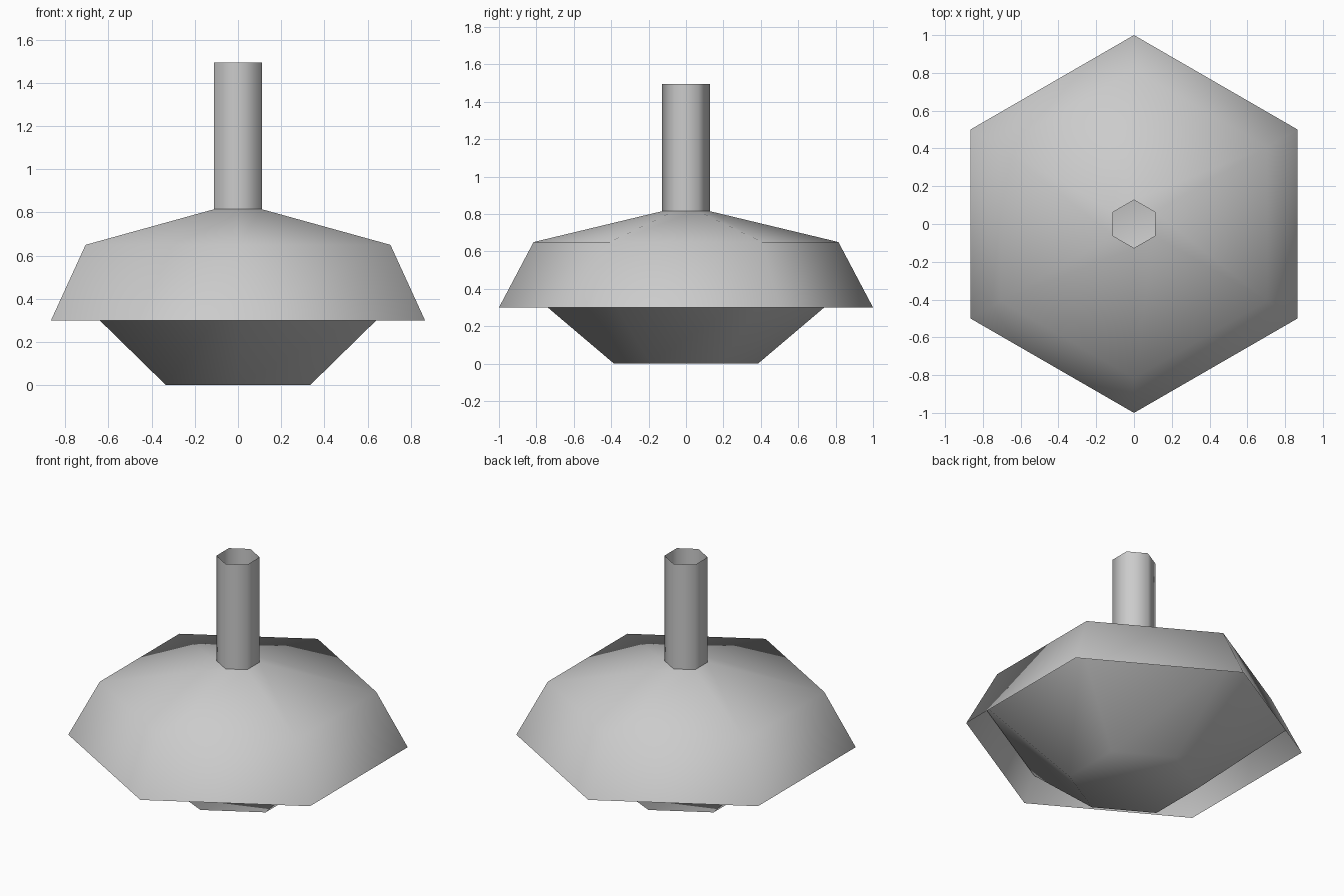
import bpy
import math

if "Cube" in bpy.data.objects:
    bpy.data.objects.remove(bpy.data.objects["Cube"])

SIDES = 6

grey = bpy.data.materials.new("light grey")
grey.use_nodes = True
grey.diffuse_color = (0.6, 0.6, 0.6, 1)
grey.node_tree.nodes["Principled BSDF"].inputs["Base Color"].default_value = (0.6, 0.6, 0.6, 1)


def hex_shell(name, profile, closed_bottom=False):
    """Thin six-sided shell from (radius, height) rings, bottom to top."""
    verts, faces = [], []
    for radius, z in profile:
        for i in range(SIDES):
            a = math.pi / 2 + math.tau * i / SIDES
            verts.append((radius * math.cos(a), radius * math.sin(a), z))
    for ring in range(len(profile) - 1):
        for i in range(SIDES):
            a, b = ring * SIDES + i, ring * SIDES + (i + 1) % SIDES
            faces.append((a, b, b + SIDES, a + SIDES))
    if closed_bottom:
        faces.append(tuple(reversed(range(SIDES))))
    mesh = bpy.data.meshes.new(name)
    mesh.from_pydata(verts, [], faces)
    mesh.materials.append(grey)
    mesh.shade_smooth()
    obj = bpy.data.objects.new(name, mesh)
    bpy.context.collection.objects.link(obj)
    return obj


# Open shade with a sloping roof, hollow stem, and the bowl tucked inside
hex_shell("lamp_shade", [(1.0, 0.30), (0.815, 0.65), (0.127, 0.815)])
hex_shell("stem", [(0.127, 0.815), (0.127, 1.495)])
hex_shell("bowl", [(0.385, 0.0), (0.91, 0.445)], closed_bottom=True)
